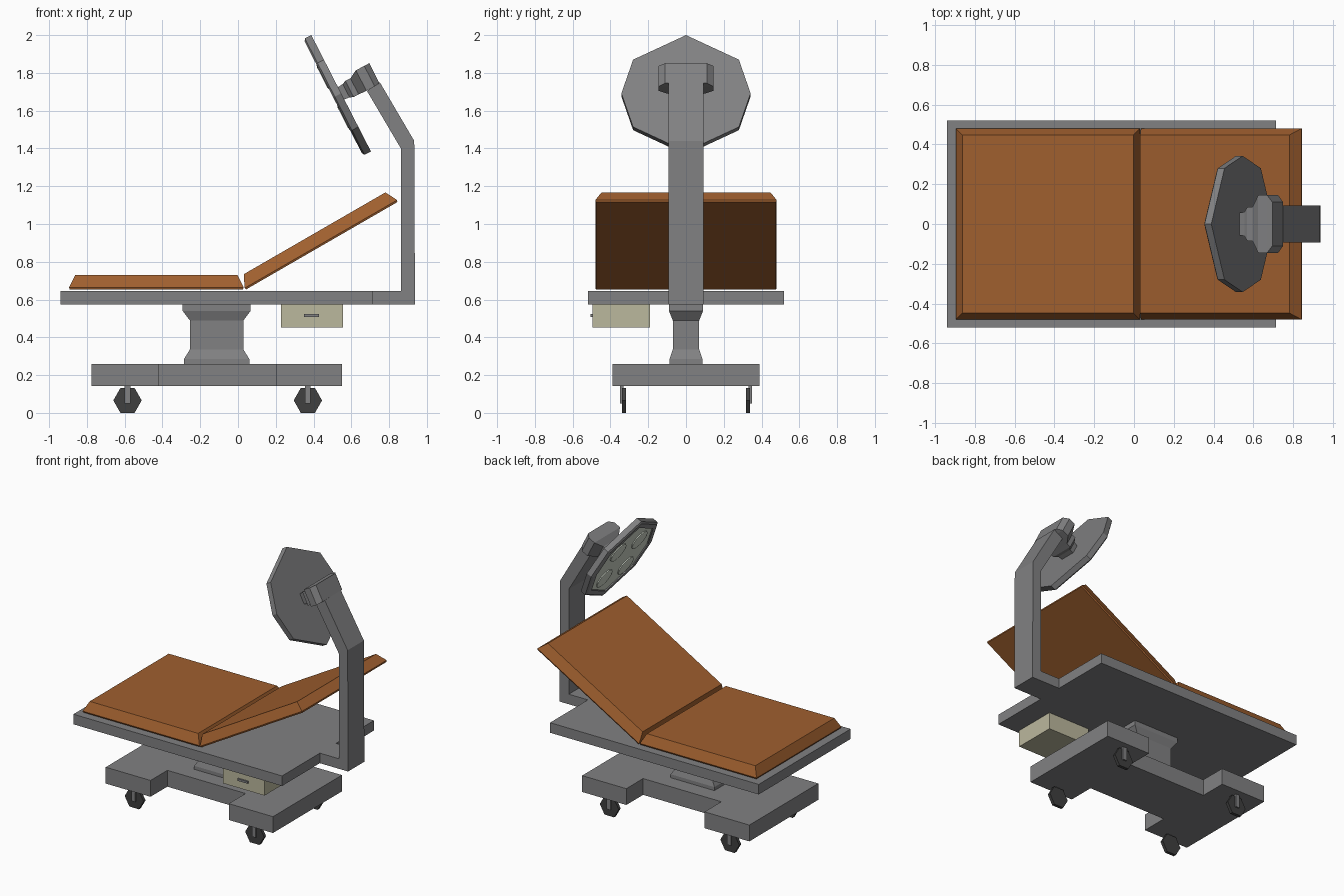
import bpy, bmesh, math
from mathutils import Matrix, Vector

if "Cube" in bpy.data.objects:
    bpy.data.objects.remove(bpy.data.objects["Cube"])


def material(name, rgb):
    m = bpy.data.materials.new(name)
    m.diffuse_color = (*rgb, 1)
    m.use_nodes = True
    m.node_tree.nodes["Principled BSDF"].inputs["Base Color"].default_value = m.diffuse_color
    return m


LEATHER = material("brown_leather", (0.35, 0.115, 0.028))
CREAM = material("cream_paint", (0.50, 0.48, 0.34))
RUBBER = material("dark_rubber", (0.05, 0.05, 0.05))
GLASS = material("lamp_glass", (0.6, 0.65, 0.56))
STEEL = material("dark_steel", (0.22, 0.22, 0.225))


def loft(name, rings, mat=STEEL, matrix=None):
    """Skin a stack of equal-length point rings and cap both ends."""
    bm = bmesh.new()
    loops = [[bm.verts.new(p) for p in r] for r in rings]
    n = len(loops[0])
    for a, b in zip(loops, loops[1:]):
        for i in range(n):
            bm.faces.new((a[i], a[(i + 1) % n], b[(i + 1) % n], b[i]))
    bm.faces.new(loops[0][::-1])
    bm.faces.new(loops[-1])
    bmesh.ops.recalc_face_normals(bm, faces=bm.faces[:])
    me = bpy.data.meshes.new(name)
    bm.to_mesh(me)
    bm.free()
    ob = bpy.data.objects.new(name, me)
    bpy.context.collection.objects.link(ob)
    me.materials.append(mat)
    if matrix:
        ob.matrix_world = matrix
    return ob


def rect(x, y, hx, hy, z):
    return [(x - hx, y - hy, z), (x + hx, y - hy, z), (x + hx, y + hy, z), (x - hx, y + hy, z)]


def box(name, x0, x1, y0, y1, z0, z1, mat=STEEL):
    c = ((x0 + x1) / 2, (y0 + y1) / 2, (x1 - x0) / 2, (y1 - y0) / 2)
    return loft(name, [rect(*c, z0), rect(*c, z1)], mat)


def side_profile(name, pts, y0, y1, mat=STEEL):
    """Extrude an x-z outline along y."""
    return loft(name, [[(x, y, z) for x, z in pts] for y in (y0, y1)], mat)


# H-shaped rolling base
half = [(-.775, -.39), (-.42, -.39), (-.42, -.2), (.2, -.2), (.2, -.39), (.55, -.39)]
outline = half + [(x, -y) for x, y in reversed(half)]
loft("base", [[(x, y, z) for x, y in outline] for z in (.143, .26)])

# Hexagonal casters with an outer stem
for x in (-.585, .37):
    for s in (-1, 1):
        hexa = [(x + .075 * math.cos(i * math.pi / 3), .066 + .076 * math.sin(i * math.pi / 3))
                for i in range(6)]
        side_profile("caster_wheel", hexa, s * .318, s * .34, RUBBER)
        box("caster_stem", x - .015, x + .015, min(s * .33, s * .35), max(s * .33, s * .35), .05, .15)

# Flared pedestal
loft("pedestal", [rect(-.113, 0, hx, hy, z) for hx, hy, z in (
    (.173, .087, .26), (.173, .087, .285), (.142, .07, .335),
    (.142, .07, .49), (.18, .09, .54), (.18, .09, .58))])

# Table platform
box("platform", -.94, .713, -.52, .52, .573, .645)


# Two chamfered cushions, the second raised 30 degrees
def cushion(name, x, z, angle, length):
    h = length / 2
    loft(name, [rect(h, 0, h - i, .48 - i, t) for i, t in
                ((.004, 0), (0, .010), (.033, .076))], LEATHER,
         Matrix.Translation((x, 0, z)) @ Matrix.Rotation(-angle, 4, 'Y'))


cushion("seat_cushion", -.895, .654, 0, .925)
cushion("back_cushion", .04, .652, math.radians(30), .932)

# Drawer with handle
box("drawer", .228, .557, -.495, -.19, .453, .575, CREAM)
box("drawer_handle", .35, .43, -.506, -.49, .508, .523)

# Bent lamp arm growing out of the platform
side_profile("lamp_arm", [(.70, .573), (.937, .573), (.933, 1.44), (.751, 1.75),
                          (.683, 1.704), (.864, 1.397), (.864, .645), (.70, .645)], -.092, .092)

# Lamp frame: local x = sideways, local y = up the disc, local z = backwards
back = Vector((.89, 0, .456)).normalized()
up = Vector((-back.z, 0, back.x))
rot = Matrix((Vector((0, 1, 0)), up, back)).transposed().to_4x4()
tilt = Matrix.Translation((.546, 0, 1.692)) @ rot

# Lamp mount: neck flaring into a chamfered block
loft("lamp_mount", [rect(0, c, hx, hy, z) for c, hx, hy, z in (
    (0, .055, .035, -.01), (0, .06, .04, .03), (0, .085, .048, .05), (0, .085, .048, .08),
    (.012, .145, .061, .125), (.012, .145, .061, .175), (.015, .11, .059, .205))], STEEL, tilt)

# Lamp head with recessed front panel
octo = [(0, .346), (-.28, .2), (-.342, 0), (-.28, -.2), (0, -.346), (.28, -.2), (.342, 0), (.28, .2)]
loft("lamp_head", [[(x * k, y * k, z) for x, y in octo] for k, z in
                   ((1, 0), (1, -.038), (.96, -.047), (.85, -.047), (.84, -.038))], STEEL, tilt)
loft("lamp_panel", [[(x * .84, y * .84, z) for x, y in octo] for z in (-.03, -.04)], GLASS, tilt)

# Four round lamps
for sx in (-1, 1):
    for sy in (-1, 1):
        loft("lamp_lens", [[(sx * .12 + r * math.cos(i * math.pi / 6),
                             sy * .12 + r * math.sin(i * math.pi / 6), z) for i in range(12)]
                           for r, z in ((.075, -.035), (.075, -.047), (.06, -.051))], GLASS, tilt)
